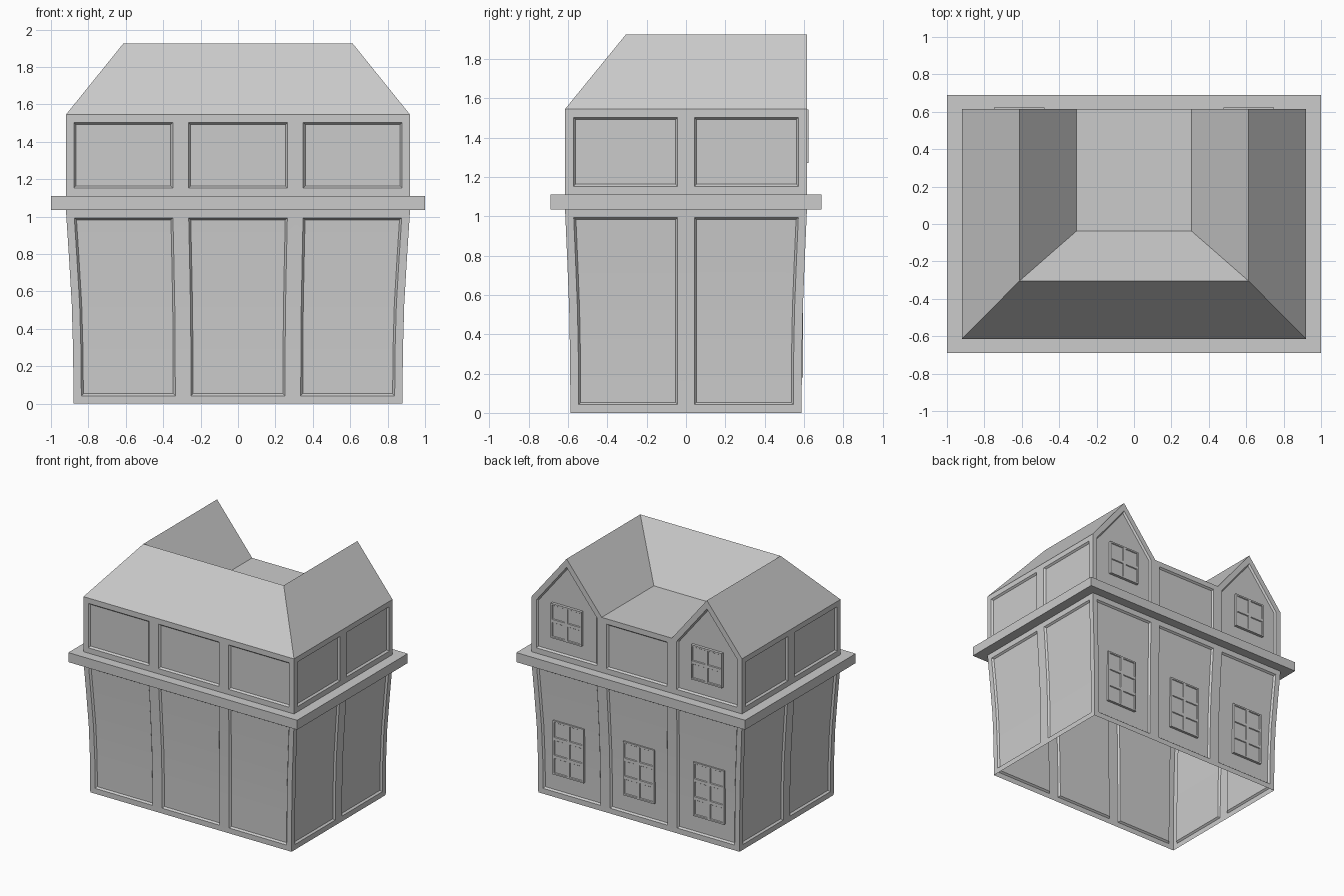
import bpy, bmesh, math

if "Cube" in bpy.data.objects:
    bpy.data.objects.remove(bpy.data.objects["Cube"])

W, D = 0.92, 0.615            # half width and half depth of the walls
Z_LEDGE, Z_UP, Z_EAVE, Z_RIDGE = 1.035, 1.11, 1.545, 1.925
CELL_X, CELL_Y = 2 * W / 3, D


def finish(name, bm, weld=True):
    if weld:
        bmesh.ops.remove_doubles(bm, verts=bm.verts, dist=0.0005)
    mesh = bpy.data.meshes.new(name)
    bm.to_mesh(mesh)
    bm.free()
    ob = bpy.data.objects.new(name, mesh)
    bpy.context.collection.objects.link(ob)
    return ob


# wall planes: u runs left to right as seen from outside
SIDES = {
    "front": lambda u, k: (u * k, -D * k),
    "right": lambda u, k: (W * k, u * k),
    "back": lambda u, k: (-u * k, D * k),
    "left": lambda u, k: (-W * k, -u * k),
}


def recess(bm, faces, margin, bevel, depth):
    """Leave a flat frame round the faces, then sink the middle."""
    bm.normal_update()
    bmesh.ops.inset_region(bm, faces=faces, thickness=margin, depth=0,
                           use_even_offset=True, use_boundary=True)
    bm.normal_update()
    bmesh.ops.inset_region(bm, faces=faces, thickness=bevel, depth=-depth,
                           use_even_offset=True, use_boundary=True)


def panel(bm, side, u0, u1, levels):
    """One framed panel; levels are (z, scale) pairs from bottom to top."""
    rows = []
    for z, k in levels:
        rows.append([bm.verts.new((*SIDES[side](u, k), z)) for u in (u0, u1)])
    faces = [bm.faces.new((a[0], a[1], b[1], b[0])) for a, b in zip(rows, rows[1:])]
    recess(bm, faces, 0.042, 0.011, 0.014)


def panel_spans(side):
    if side in ("front", "back"):
        return [(-W + i * CELL_X, -W + (i + 1) * CELL_X) for i in range(3)]
    return [(-D, 0), (0, D)]


# lower storey, flaring towards the top
flare = [(0, 0.956), (0.27, 0.958), (0.53, 0.966), (0.78, 0.982), (Z_LEDGE, 1)]
bm = bmesh.new()
for side in SIDES:
    for u0, u1 in panel_spans(side):
        panel(bm, side, u0, u1, flare)
lower = finish("lower_walls", bm)
bpy.context.view_layer.objects.active = lower
lower.select_set(True)
bpy.ops.object.shade_smooth_by_angle(angle=math.radians(20))

# upper storey, with two pentagonal gable panels at the back
bm = bmesh.new()
for side in SIDES:
    for i, (u0, u1) in enumerate(panel_spans(side)):
        if side == "back" and i != 1:
            outline = [(u0, Z_UP), (u1, Z_UP), (u1, Z_EAVE),
                       ((u0 + u1) / 2, Z_RIDGE), (u0, Z_EAVE)]
            f = bm.faces.new([bm.verts.new((-u, D, z)) for u, z in outline])
            recess(bm, [f], 0.042, 0.011, 0.014)
        else:
            panel(bm, side, u0, u1, [(Z_UP, 1), (Z_EAVE, 1)])
finish("upper_walls", bm)

# ledge band between the storeys
bm = bmesh.new()
loops = []
for hx, hy, z in [(W, D, Z_LEDGE), (1, 0.69, Z_LEDGE), (1, 0.69, Z_UP), (W, D, Z_UP)]:
    loops.append([bm.verts.new((sx * hx, sy * hy, z))
                  for sx, sy in ((-1, -1), (1, -1), (1, 1), (-1, 1))])
for a, b in zip(loops, loops[1:]):
    for i in range(4):
        j = (i + 1) % 4
        bm.faces.new((a[i], a[j], b[j], b[i]))
finish("ledge", bm)

# U-shaped roof: outer eave, ridge and inner valley lines, then the flat deck
bm = bmesh.new()
lines = []
for x, y, z in [(W, -D, Z_EAVE), (2 * W / 3, -0.305, Z_RIDGE), (W / 3, -0.037, Z_EAVE)]:
    lines.append([bm.verts.new(p) for p in
                  ((-x, D, z), (-x, y, z), (x, y, z), (x, D, z))])
for a, b in zip(lines, lines[1:]):
    for i in range(3):
        bm.faces.new((a[i], a[i + 1], b[i + 1], b[i]))
bm.faces.new(lines[2])
finish("roof", bm)


# paned windows on the back wall
def window(name, cx, z0, z1, rows, y_face, y_back):
    bm = bmesh.new()
    xs = [cx + 0.135 - 0.135 * i for i in range(3)]
    zs = [z0 + (z1 - z0) * j / rows for j in range(rows + 1)]
    for i in range(2):
        for j in range(rows):
            pts = [(xs[i], zs[j]), (xs[i + 1], zs[j]),
                   (xs[i + 1], zs[j + 1]), (xs[i], zs[j + 1])]
            f = bm.faces.new([bm.verts.new((x, y_face, z)) for x, z in pts])
            recess(bm, [f], 0.012, 0.004, 0.006)
    bmesh.ops.remove_doubles(bm, verts=bm.verts, dist=0.0005)
    # rim back to the wall
    rim = bmesh.ops.extrude_edge_only(bm, edges=[e for e in bm.edges if e.is_boundary])
    for v in rim["geom"]:
        if isinstance(v, bmesh.types.BMVert):
            v.co.y = y_back
    bmesh.ops.recalc_face_normals(bm, faces=bm.faces)
    finish(name, bm, weld=False)


for label, cx in (("left", -CELL_X), ("middle", 0), ("right", CELL_X)):
    window("lower_window_" + label, cx, 0.18, 0.605, 3, 0.595, 0.574)
    if cx:
        window("gable_window_" + label, cx, 1.27, 1.543, 2, 0.623, 0.601)
